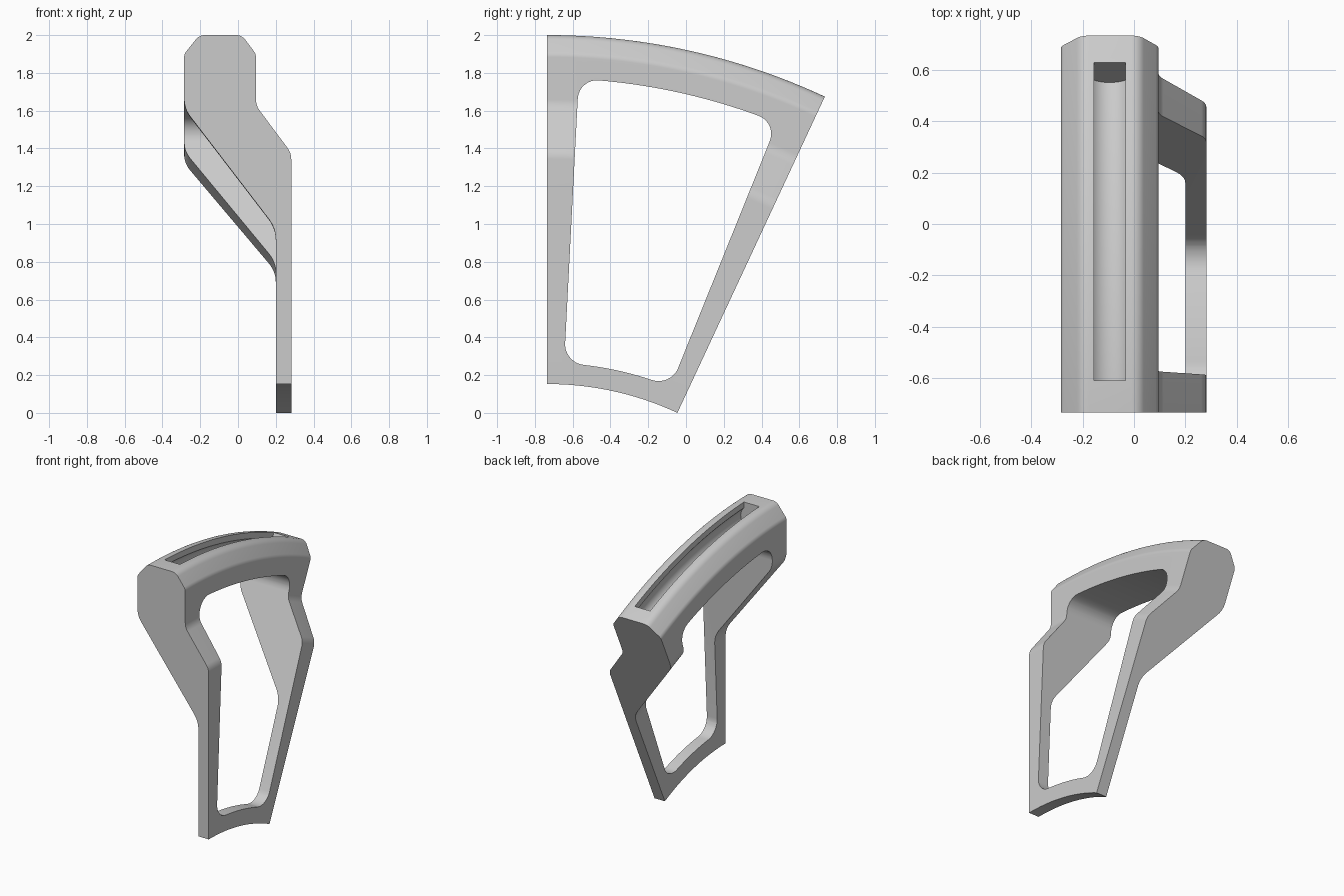
import bpy
import bmesh
import math
from mathutils import Vector

if "Cube" in bpy.data.objects:
    bpy.data.objects.remove(bpy.data.objects["Cube"], do_unlink=True)

# The whole bracket is a sector swept about an axis parallel to x
SWEEP = 25
OUTER = 0.735 * 2 / math.sin(math.radians(SWEEP))
AXIS_Y, AXIS_Z = -0.735, 2 - OUTER
INNER = -AXIS_Z / math.cos(math.radians(SWEEP))

grey = bpy.data.materials.new("light grey")
grey.use_nodes = True
COLOUR = (0.6, 0.6, 0.6, 1)
grey.diffuse_color = COLOUR
grey.node_tree.nodes["Principled BSDF"].inputs["Base Color"].default_value = COLOUR


def polar(x, radius, degrees):
    a = math.radians(degrees)
    return Vector((x, AXIS_Y + radius * math.sin(a), AXIS_Z + radius * math.cos(a)))


def rounded(corners, steps=8):
    """Replace each (x, z, radius) corner by a tangent arc."""
    out = []
    for i, (x, z, r) in enumerate(corners):
        p = Vector((x, z))
        if r == 0:
            out.append(p)
            continue
        a = (Vector(corners[i - 1][:2]) - p).normalized()
        b = (Vector(corners[(i + 1) % len(corners)][:2]) - p).normalized()
        half = a.angle(b) / 2
        centre = p + (a + b).normalized() * (r / math.sin(half))
        start = (p + a * (r / math.tan(half)) - centre).normalized()
        end = (p + b * (r / math.tan(half)) - centre).normalized()
        for k in range(steps + 1):
            out.append(centre + start.slerp(end, k / steps).normalized() * r)
    return out


def loft(name, rings):
    """Solid through matching closed rings, capped at both ends."""
    bm = bmesh.new()
    loops = [[bm.verts.new(p) for p in ring] for ring in rings]
    for a, b in zip(loops, loops[1:]):
        for i in range(len(a)):
            bm.faces.new((a[i - 1], a[i], b[i], b[i - 1]))
    bm.faces.new(loops[0])
    bm.faces.new(loops[-1])
    bmesh.ops.recalc_face_normals(bm, faces=bm.faces)
    mesh = bpy.data.meshes.new(name)
    bm.to_mesh(mesh)
    bm.free()
    mesh.materials.append(grey)
    obj = bpy.data.objects.new(name, mesh)
    bpy.context.collection.objects.link(obj)
    return obj


def revolve(name, profile, first, last, steps):
    return loft(name, [[polar(x, z - AXIS_Z, first + (last - first) * k / steps)
                        for x, z in profile] for k in range(steps + 1)])


def cut(target, cutter):
    cutter.hide_render = True
    mod = target.modifiers.new(cutter.name, "BOOLEAN")
    mod.operation = "DIFFERENCE"
    mod.solver = "EXACT"
    mod.object = cutter
    bpy.context.view_layer.objects.active = target
    bpy.ops.object.modifier_apply(modifier=mod.name)
    bpy.data.objects.remove(cutter, do_unlink=True)


# Bracket body: thin lower web, slanted neck, chamfered head
foot = INNER + AXIS_Z
body = revolve("bracket_body", rounded([
    (0.2, foot, 0), (0.282, foot, 0), (0.282, 1.376, 0.1), (0.095, 1.627, 0.1),
    (0.095, 1.9, 0.05), (0.02, 2, 0.06), (-0.205, 2, 0.06), (-0.285, 1.9, 0.05),
    (-0.285, 1.611, 0.15), (0.2, 0.978, 0.18)]), 0, SWEEP, 48)

# Window through the side: concentric arcs, radial sides, rounded corners
LOW, HIGH, FRONT, BACK, ROUND = 1.743, 3.25, 2.95, 22, 0.105
outline = []
for radius, side, angle, turn in ((LOW, 1, FRONT, 270), (HIGH, -1, FRONT, 180),
                                  (HIGH, -1, BACK, 90), (LOW, 1, BACK, 0)):
    toward = 1 if angle == FRONT else -1
    for k in range(11):
        t = math.radians(turn - 9 * k)
        across = ROUND * (toward + math.cos(t))
        along = ROUND * (side + math.sin(t))
        outline.append((radius + along, angle + math.degrees(across / radius)))
    # Sample the long arc that follows every second corner
    if (radius, angle) in ((HIGH, FRONT), (LOW, BACK)):
        inset = math.degrees(ROUND / radius) * toward
        a, b = angle + inset, FRONT + BACK - angle - inset
        outline += [(radius, a + (b - a) * k / 24) for k in range(1, 24)]
window = loft("window_cutter", [[polar(x, r, a) for r, a in outline] for x in (-0.6, 0.6)])
cut(body, window)

# Keyhole channel in the top: narrow slot opening into a round groove
SLOT_X, HALF, GROOVE, DEPTH = -0.095, 0.061, 0.09, 1.892
mouth = math.asin(HALF / GROOVE)
keyhole = [(SLOT_X - HALF, 2.1)]
for k in range(33):
    t = mouth + (2 * math.pi - 2 * mouth) * k / 32
    keyhole.append((SLOT_X - GROOVE * math.sin(t), DEPTH + GROOVE * math.cos(t)))
keyhole.append((SLOT_X + HALF, 2.1))
cut(body, revolve("channel_cutter", keyhole, 2.05, 23.1, 40))

# Smooth curved surfaces, keep the hard edges
bpy.ops.object.select_all(action="DESELECT")
body.select_set(True)
bpy.context.view_layer.objects.active = body
bpy.ops.object.shade_smooth_by_angle(angle=math.radians(25))
